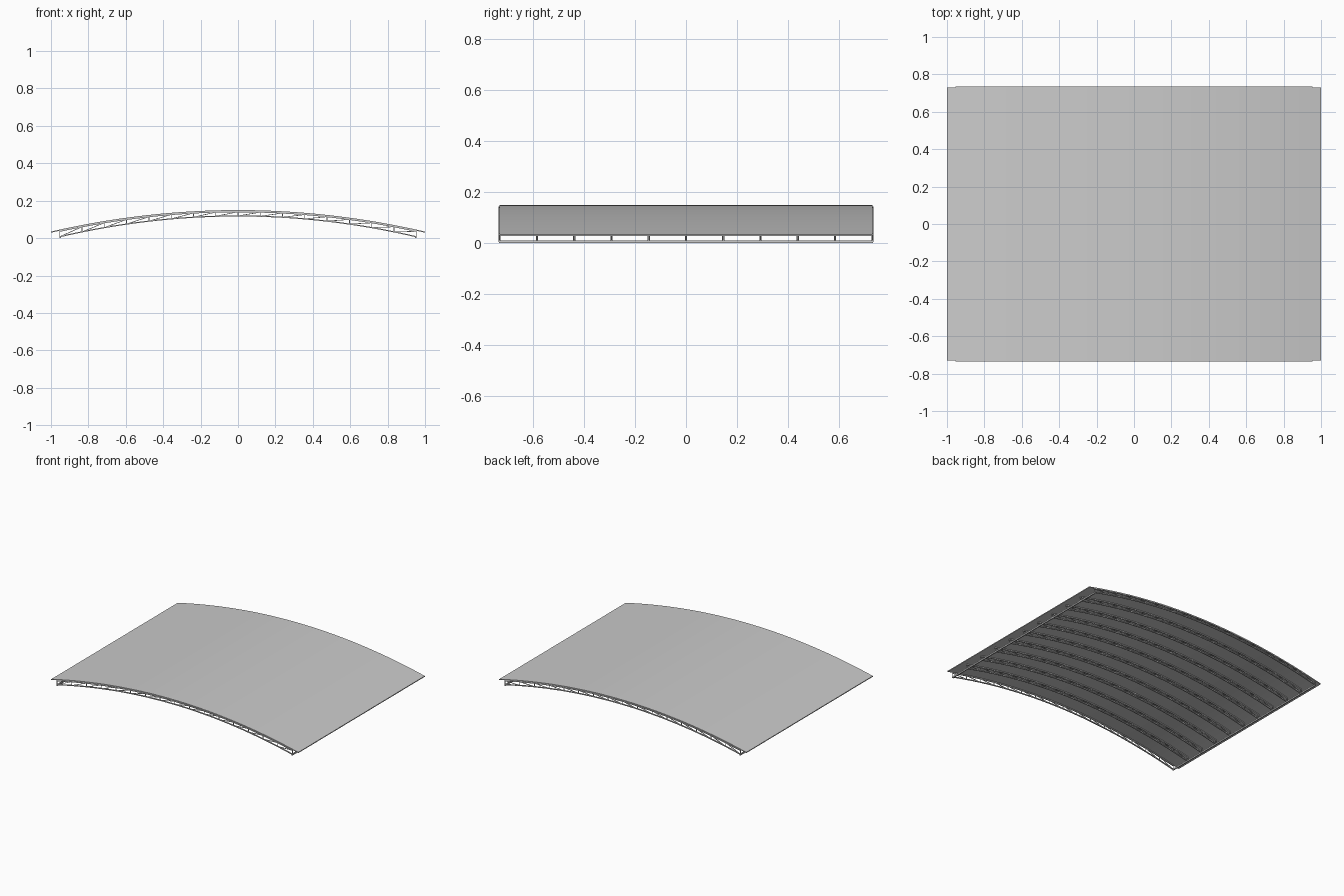
import bpy, bmesh
from mathutils import Vector

if "Cube" in bpy.data.objects:
    bpy.data.objects.remove(bpy.data.objects["Cube"])

HALF_Y = 0.731
END_X = 0.955      # end of the trusses
BAYS = 16
SEGS = 48


def roof_z(x):
    return 0.150 - 0.115 * x * x


def top_z(x):      # centreline of the upper chord
    return roof_z(x) - 0.0095


def low_z(x):      # centreline of the lower chord
    return 0.1185 - 0.1115 * (x / END_X) ** 2


def make_object(name, bm):
    bmesh.ops.recalc_face_normals(bm, faces=bm.faces)
    me = bpy.data.meshes.new(name)
    bm.to_mesh(me)
    bm.free()
    ob = bpy.data.objects.new(name, me)
    bpy.context.collection.objects.link(ob)
    return ob


def strip(bm, xs, ztop, thick, y0, y1):
    """Curved bar or sheet with a rectangular section."""
    rings = []
    for x in xs:
        z = ztop(x)
        rings.append([bm.verts.new(p) for p in (
            (x, y0, z), (x, y1, z), (x, y1, z - thick), (x, y0, z - thick))])
    for a, b in zip(rings, rings[1:]):
        for i in range(4):
            j = (i + 1) % 4
            bm.faces.new((a[i], a[j], b[j], b[i]))
    bm.faces.new(rings[0])
    bm.faces.new(rings[-1][::-1])


def bar(bm, a, b, w):
    """Square bar between two points in the xz plane."""
    a, b = Vector((a[0], 0, a[1])), Vector((b[0], 0, b[1]))
    d = (b - a).normalized()
    n = Vector((-d.z, 0, d.x)) * w / 2
    s = Vector((0, w / 2, 0))
    ends = [[bm.verts.new(p + q) for q in (n + s, n - s, -n - s, -n + s)]
            for p in (a, b)]
    for i in range(4):
        j = (i + 1) % 4
        bm.faces.new((ends[0][i], ends[0][j], ends[1][j], ends[1][i]))
    bm.faces.new(ends[0])
    bm.faces.new(ends[1][::-1])


# Curved roof sheet
bm = bmesh.new()
strip(bm, [-1 + 2 * i / SEGS for i in range(SEGS + 1)], roof_z, 0.006,
      -HALF_Y, HALF_Y)
roof = make_object("roof_sheet", bm)
bpy.context.view_layer.objects.active = roof
roof.select_set(True)
bpy.ops.object.shade_smooth_by_angle()
roof.select_set(False)

# One truss: two curved chords, posts and diagonals
bm = bmesh.new()
xs = [-END_X + 2 * END_X * i / SEGS for i in range(SEGS + 1)]
strip(bm, xs, lambda x: top_z(x) + 0.0035, 0.006, -0.004, 0.004)
strip(bm, xs, lambda x: low_z(x) + 0.003, 0.006, -0.004, 0.004)
nodes = [-END_X + 0.002 + (2 * END_X - 0.004) * i / BAYS
         for i in range(BAYS + 1)]
for x in nodes:
    bar(bm, (x, low_z(x)), (x, top_z(x)), 0.004)
for a, b in zip(nodes, nodes[1:]):
    bar(bm, (a, low_z(a)), (b, top_z(b)), 0.0035)
truss = make_object("truss_1", bm)

# Eleven trusses along the roof
for i in range(11):
    ob = truss if i == 0 else bpy.data.objects.new(f"truss_{i + 1}", truss.data)
    if i:
        bpy.context.collection.objects.link(ob)
    ob.location.y = -HALF_Y + 2 * HALF_Y * i / 10

# Bottom end beams tying the truss feet together
for side, name in ((-1, "left_end_beam"), (1, "right_end_beam")):
    bm = bmesh.new()
    x = side * (END_X - 0.004)
    strip(bm, [x - 0.004, x + 0.004], lambda x: 0.010, 0.010,
          -HALF_Y - 0.003, HALF_Y + 0.003)
    make_object(name, bm)
